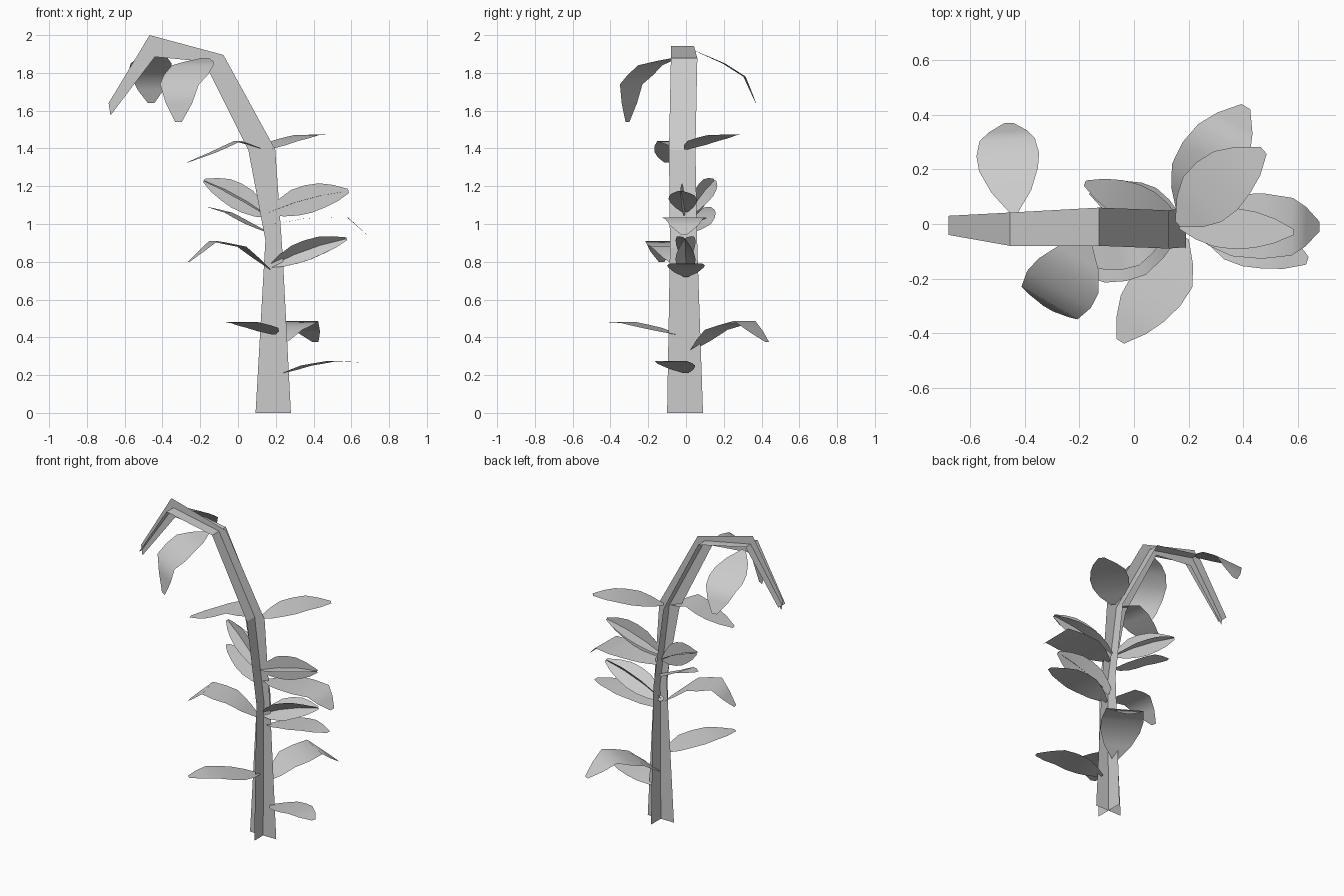
import bpy, bmesh
from mathutils import Vector, Matrix

if "Cube" in bpy.data.objects:
    bpy.data.objects.remove(bpy.data.objects["Cube"])


def ribbon(name, left, right, smooth):
    """Strip of quads between two matching edge paths."""
    bm = bmesh.new()
    a = [bm.verts.new(p) for p in left]
    b = [bm.verts.new(p) for p in right]
    for i in range(len(a) - 1):
        f = bm.faces.new((a[i], b[i], b[i + 1], a[i + 1]))
        f.smooth = smooth
    me = bpy.data.meshes.new(name)
    bm.to_mesh(me)
    bm.free()
    ob = bpy.data.objects.new(name, me)
    bpy.context.collection.objects.link(ob)
    return ob


# half-width along a leaf, from stalk to tip
SHAPE = [.12, .64, .94, 1, .88, .6, .15]


def leaf(name, path, width, roll=0):
    """Leaf card bent along four path points, rolled about its axis."""
    pts = [Vector(p) for p in path]
    axis = pts[-1] - pts[0]
    side = axis.cross(Vector((0, 0, 1))).normalized()
    side = Matrix.Rotation(roll, 3, axis.normalized()) @ side
    left, right = [], []
    for i, w in enumerate(SHAPE):
        t = i / (len(SHAPE) - 1) * (len(pts) - 1)
        k = min(int(t), len(pts) - 2)
        c = pts[k].lerp(pts[k + 1], t - k)
        left.append(c - side * w * width / 2)
        right.append(c + side * w * width / 2)
    return ribbon(name, left, right, True)


# stem: two crossed cards following the drooping curve
outer = [(.28, 0), (.237, .83), (.197, 1.395), (-.077, 1.895), (-.468, 2.0), (-.685, 1.64)]
inner = [(.093, 0), (.145, .915), (.055, 1.39), (-.18, 1.86), (-.44, 1.885), (-.675, 1.575)]
ribbon("stem_side_card", [(x, -.01, z) for x, z in inner],
       [(x, -.01, z) for x, z in outer], False)
spread = [(-.10, .09), (-.085, .06), (-.09, .05), (-.08, .06), (-.08, .042), (-.04, .03)]
mid = [((a[0] + b[0]) / 2, (a[1] + b[1]) / 2) for a, b in zip(outer, inner)]
ribbon("stem_cross_card", [(x, s[0], z) for (x, z), s in zip(mid, spread)],
       [(x, s[1], z) for (x, z), s in zip(mid, spread)], False)

# single leaves
leaf("top_leaf_back", [(-.44, .04, 1.92), (-.46, .2, 1.85), (-.465, .31, 1.78), (-.46, .37, 1.64)], .23)
leaf("top_leaf_front", [(-.17, -.06, 1.88), (-.24, -.19, 1.84), (-.31, -.29, 1.74), (-.315, -.31, 1.54)], .27)
leaf("upper_leaf_right", [(.16, 0, 1.395), (.25, .09, 1.44), (.36, .19, 1.47), (.475, .27, 1.475)], .23)
leaf("upper_leaf_left", [(.12, -.02, 1.4), (0, -.06, 1.44), (-.13, -.08, 1.38), (-.27, -.1, 1.325)], .2)
leaf("middle_leaf_right", [(.19, 0, 1.0), (.36, -.005, 1.03), (.58, -.01, 1.035), (.68, -.01, .945)], .24)
leaf("middle_leaf_left", [(.17, .02, .95), (.06, .06, 1.0), (-.05, .09, 1.06), (-.16, .12, 1.09)], .16)
leaf("low_middle_leaf_left", [(.17, -.02, .76), (.02, -.09, .88), (-.13, -.125, .91), (-.26, -.13, .80)], .21)
leaf("low_middle_leaf_right", [(.21, 0, .72), (.36, 0, .77), (.5, 0, .79), (.645, 0, .785)], .2)
leaf("lower_leaf_back", [(.17, .03, .33), (.24, .16, .44), (.33, .31, .487), (.41, .43, .375)], .25)
leaf("lower_leaf_front", [(.19, -.05, .415), (.13, -.18, .45), (.03, -.31, .48), (-.05, -.43, .475)], .21)
leaf("bottom_leaf_right", [(.24, 0, .21), (.36, -.04, .25), (.5, -.08, .275), (.635, -.135, .268)], .2)

# crossed leaf pairs
for name, base, tip, width, roll in (
        ("crossed_leaf_right", (.16, -.005, 1.06), (.585, -.03, 1.175), .15, 0),
        ("crossed_leaf_low", (.165, 0, .775), (.575, -.005, .922), .15, .785),
        ("crossed_leaf_left", (.165, .01, 1.04), (-.18, .15, 1.23), .14, 0)):
    b, t = Vector(base), Vector(tip)
    rise = Vector((0, 0, .015))
    path = [b, b.lerp(t, .33) + rise, b.lerp(t, .67) + rise, t]
    leaf(name + "_a", path, width, roll)
    leaf(name + "_b", path, width, roll + 1.571)
